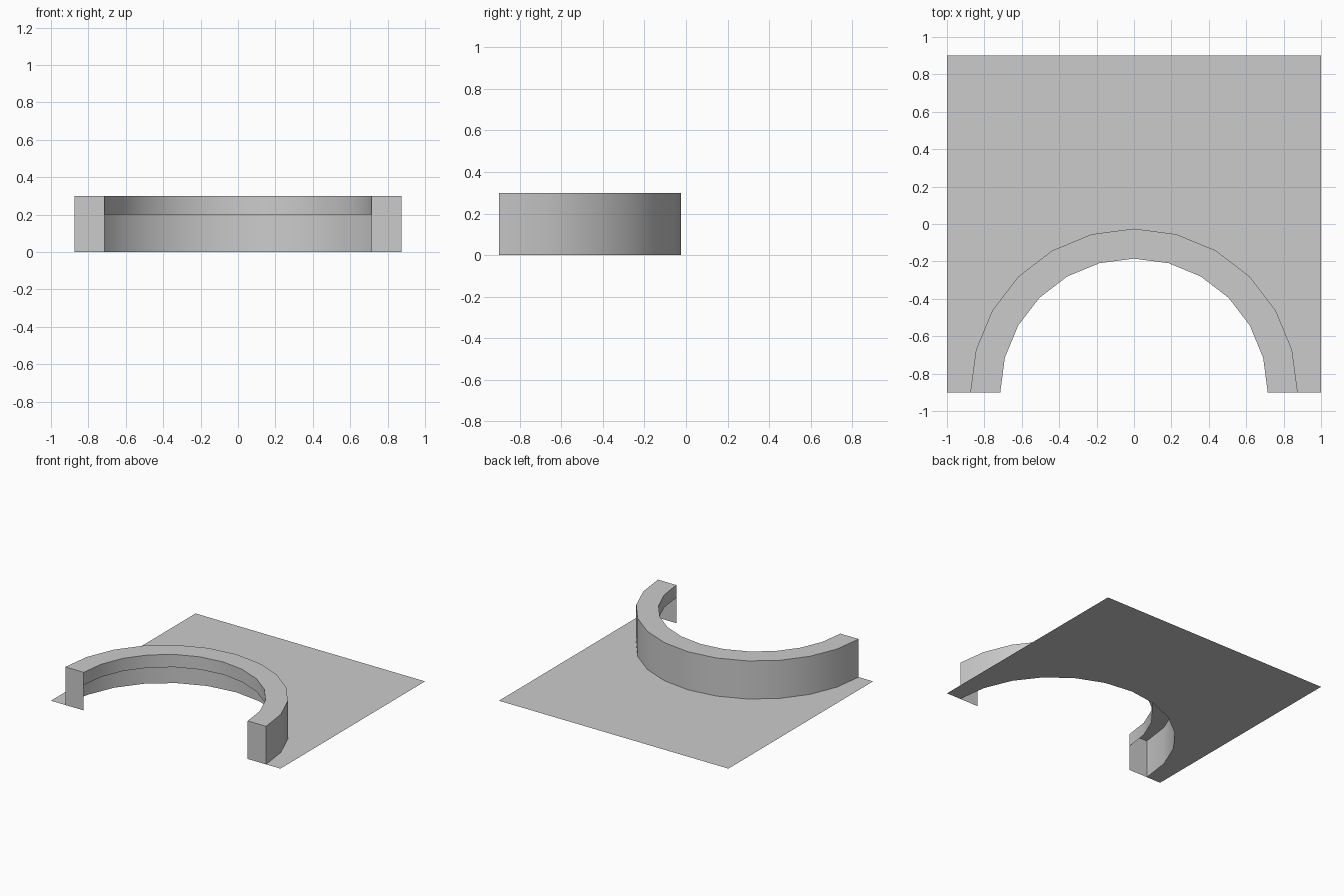
import bpy
import bmesh
from math import sin, cos, pi, radians

cube = bpy.data.objects.get("Cube")
if cube:
    bpy.data.objects.remove(cube, do_unlink=True)

OUTER, INNER = 0.875, 0.715   # ring radii
HEIGHT, LIP = 0.3, 0.2        # ring top and lower edge of the inner lip
FRONT, BACK = -0.9, 0.9
STEPS = 12

grey = bpy.data.materials.new("light grey")
grey.use_nodes = True
colour = (0.6, 0.6, 0.6, 1)
grey.diffuse_color = colour
grey.node_tree.nodes["Principled BSDF"].inputs["Base Color"].default_value = colour


def arc_point(radius, step, z):
    angle = pi * step / STEPS
    return (radius * cos(angle), FRONT + radius * sin(angle), z)


def finish(bm, name):
    mesh = bpy.data.meshes.new(name)
    bm.to_mesh(mesh)
    bm.free()
    mesh.materials.append(grey)
    obj = bpy.data.objects.new(name, mesh)
    bpy.context.collection.objects.link(obj)
    bpy.ops.object.select_all(action="DESELECT")
    obj.select_set(True)
    bpy.context.view_layer.objects.active = obj
    bpy.ops.object.shade_smooth_by_angle(angle=radians(30))


# Flat ground sheet, in strips running back from the half-round opening
bm = bmesh.new()
near_edge = [(1, FRONT, 0)]
near_edge += [arc_point(OUTER, s, 0) for s in range(STEPS + 1)]
near_edge += [(-1, FRONT, 0)]
strips = [(bm.verts.new(p), bm.verts.new((p[0], BACK, 0))) for p in near_edge]
for (near_a, far_a), (near_b, far_b) in zip(strips, strips[1:]):
    bm.faces.new((near_a, far_a, far_b, near_b))
finish(bm, "ground_sheet")

# Half-ring shell: outer wall, top and short inner lip, open underneath
bm = bmesh.new()
profile = [(OUTER, 0), (OUTER, HEIGHT), (INNER, HEIGHT), (INNER, LIP)]
rows = [[bm.verts.new(arc_point(r, s, z)) for r, z in profile]
        for s in range(STEPS + 1)]
for a, b in zip(rows, rows[1:]):
    for j in range(len(profile) - 1):
        bm.faces.new((a[j], b[j], b[j + 1], a[j + 1]))

# Full-height end plates
for step in (0, STEPS):
    plate = rows[step] + [bm.verts.new(arc_point(INNER, step, 0))]
    bm.faces.new(plate if step == 0 else plate[::-1])
finish(bm, "half_ring")
